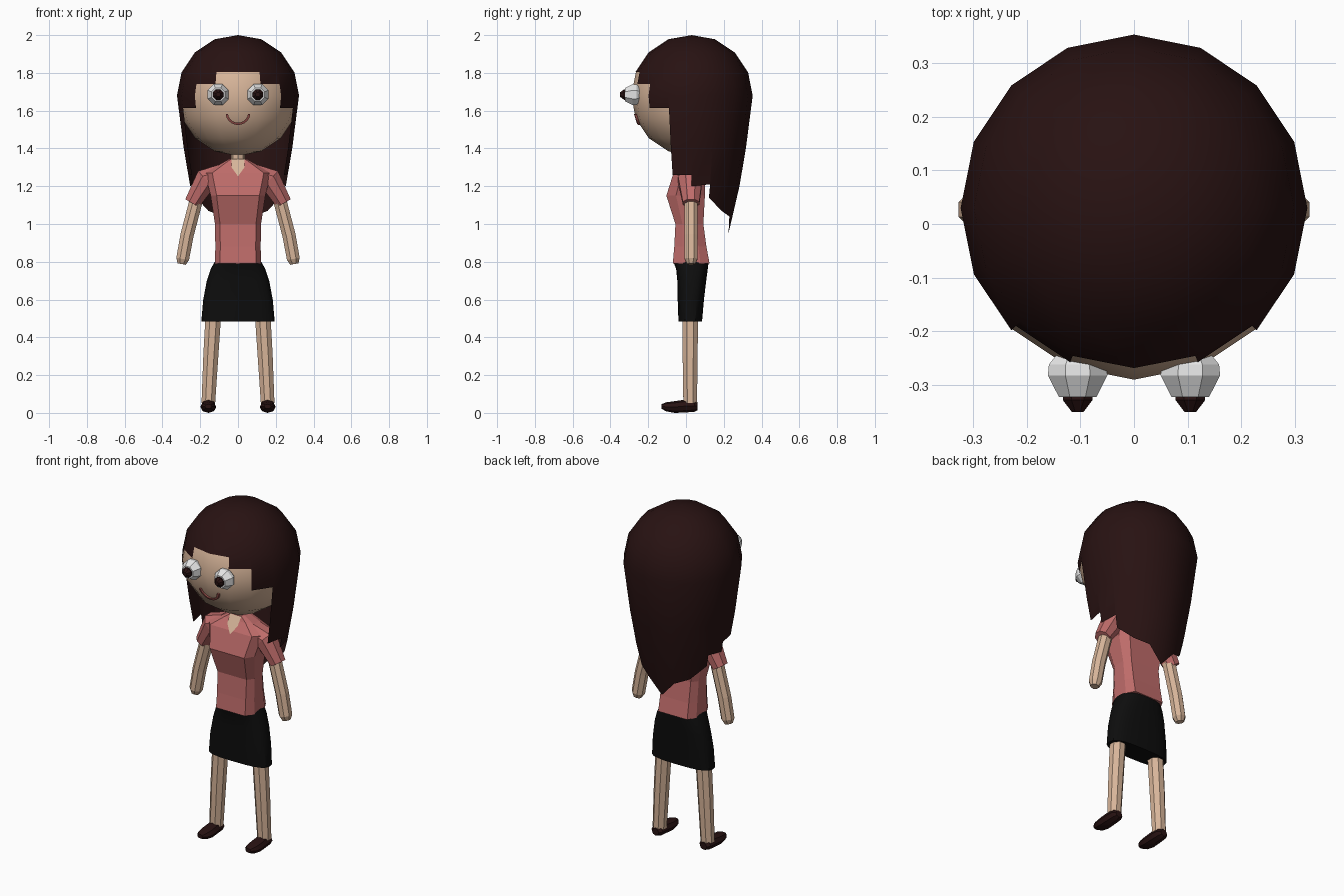
import bpy, bmesh, math
from mathutils import Vector

if "Cube" in bpy.data.objects:
    bpy.data.objects.remove(bpy.data.objects["Cube"])


def material(name, rgb):
    m = bpy.data.materials.new(name)
    m.diffuse_color = (*rgb, 1)
    m.use_nodes = True
    m.node_tree.nodes["Principled BSDF"].inputs["Base Color"].default_value = m.diffuse_color
    return m


SKIN = material("skin", (0.68, 0.46, 0.32))
HAIR = material("dark_brown", (0.021, 0.006, 0.006))
SHIRT = material("rose", (0.52, 0.15, 0.145))
SKIRT = material("black", (0.004, 0.004, 0.004))
WHITE = material("eye_white", (0.8, 0.8, 0.8))
LIPS = material("lip_red", (0.4, 0.1, 0.09))


def finish(name, bm, mat, smooth=False):
    bmesh.ops.remove_doubles(bm, verts=bm.verts, dist=0.0005)
    bmesh.ops.recalc_face_normals(bm, faces=bm.faces)
    me = bpy.data.meshes.new(name)
    bm.to_mesh(me)
    bm.free()
    me.materials.append(mat)
    ob = bpy.data.objects.new(name, me)
    bpy.context.collection.objects.link(ob)
    if smooth:
        bpy.ops.object.select_all(action='DESELECT')
        ob.select_set(True)
        bpy.context.view_layer.objects.active = ob
        bpy.ops.object.shade_smooth_by_angle(angle=math.radians(35))
    return ob


def loft(name, rings, mat, smooth=False):
    """Skin a stack of closed rings and cap both ends."""
    bm = bmesh.new()
    rows = [[bm.verts.new(p) for p in ring] for ring in rings]
    n = len(rows[0])
    for a, b in zip(rows, rows[1:]):
        for i in range(n):
            j = (i + 1) % n
            bm.faces.new((a[i], a[j], b[j], b[i]))
    bm.faces.new(rows[0])
    bm.faces.new(rows[-1])
    return finish(name, bm, mat, smooth)


def tube(name, path, radii, mat, sides=8, y_scale=1.0):
    """Tube along a path lying in a plane of constant y."""
    pts = [Vector(p) for p in path]
    rings = []
    for i, p in enumerate(pts):
        d = (pts[min(i + 1, len(pts) - 1)] - pts[max(i - 1, 0)]).normalized()
        n = Vector((d.z, 0, -d.x))
        ring = []
        for k in range(sides):
            a = 2 * math.pi * (k + 0.5) / sides
            ring.append(p + n * radii[i] * math.cos(a)
                        + Vector((0, radii[i] * y_scale * math.sin(a), 0)))
        rings.append(ring)
    return loft(name, rings, mat)


def octagon(z, hx, yf, yb, c=0.78):
    """Chamfered box section between front and back depth."""
    m, h = (yf + yb) / 2, (yb - yf) / 2
    pts = [(1, -.5), (1, .5), (c, 1), (-c, 1), (-1, .5), (-1, -.5), (-c, -1), (c, -1)]
    return [(hx * x, m + h * y, z) for x, y in pts]


def superellipse(z, hx, yf, yb, n=20):
    m, h = (yf + yb) / 2, (yb - yf) / 2
    out = []
    for k in range(n):
        a = 2 * math.pi * k / n
        c, s = math.cos(a), math.sin(a)
        out.append((hx * math.copysign(abs(c) ** 0.7, c),
                    m + h * math.copysign(abs(s) ** 0.7, s), z))
    return out


def lathe_y(name, cx, cz, profile, mat, sides=8):
    """Turn (radius, y) pairs about an axis running front to back."""
    rings = [[(cx + r * math.cos(2 * math.pi * (k + .5) / sides), y,
               cz + r * math.sin(2 * math.pi * (k + .5) / sides))
              for k in range(sides)] for r, y in profile]
    return loft(name, rings, mat)


# Head
CY, CZ, R = 0.03, 1.68, 0.32
bm = bmesh.new()
bmesh.ops.create_uvsphere(bm, u_segments=16, v_segments=8, radius=R)
bmesh.ops.translate(bm, verts=bm.verts, vec=(0, CY, CZ))
finish("head", bm, SKIN, True)

# Hair: columns around the head, each cut off at its own height
LEVELS = [(2.0, 0), (1.978, .1235), (1.908, .2285), (1.8036, .2985), (1.68, .323),
          (1.4, .287), (1.2, .253), (.95, .195)]
# bottom height at the rearward and forward edge of each column, back to front
BOTTOMS = [(.95, 1.04), (1.04, 1.07), (1.07, 1.14), (1.21, 1.2),
           (1.26, 1.26), (1.615, 1.615), (1.74, 1.74), (1.8036, 1.8036)]


def hair_point(step, z):
    for (z0, r0), (z1, r1) in zip(LEVELS, LEVELS[1:]):
        if z0 >= z >= z1:
            r = r0 + (r1 - r0) * (z0 - z) / (z0 - z1)
            break
    a = step * math.pi / 8
    return Vector((r * math.sin(a), CY + r * math.cos(a), z))


bm = bmesh.new()
for side in (-1, 1):
    for k, (zb, zf) in enumerate(BOTTOMS):
        stops = [(z, z) for z, _ in LEVELS if z > max(zb, zf) + 0.005] + [(zb, zf)]
        for (a0, b0), (a1, b1) in zip(stops, stops[1:]):
            quad = [hair_point(side * k, a0), hair_point(side * k, a1),
                    hair_point(side * (k + 1), b1), hair_point(side * (k + 1), b0)]
            if a0 == 2.0:
                quad.pop()
            bm.faces.new([bm.verts.new(p) for p in quad])
finish("hair", bm, HAIR, True)

# Smile: a bent strip of small sections lying on the face
rings = []
for i in range(11):
    a = math.radians(188 + 164 * i / 10)
    ring = []
    for rad, out in ((.054, .0), (.066, .0), (.066, .012), (.054, .012)):
        x, z = rad * math.cos(a), 1.59 + rad * math.sin(a)
        y = CY - math.sqrt((R - .006) ** 2 - x * x - (z - CZ) ** 2)
        ring.append((x, y - out, z))
    rings.append(ring)
loft("smile", rings, LIPS)

# Neck
loft("neck", [[(.036 * math.cos(k * math.pi / 4), .02 + .036 * math.sin(k * math.pi / 4), z)
               for k in range(8)] for z in (1.22, 1.42)], SKIN)

# Shirt body
loft("shirt", [octagon(*s) for s in (
    (.79, .122, -.07, .125), (.88, .12, -.062, .108), (1.0, .122, -.056, .092),
    (1.15, .145, -.104, .1), (1.27, .175, -.066, .1), (1.32, .09, -.03, .075),
    (1.345, .045, -.018, .058))], SHIRT)

# Open collar: thin skin plate lying on the front of the shirt
bm = bmesh.new()
collar = [(0, -.075, 1.252), (.034, -.052, 1.3), (.036, -.022, 1.345),
          (-.036, -.022, 1.345), (-.034, -.052, 1.3)]
bm.faces.new([bm.verts.new(p) for p in collar])
finish("collar_opening", bm, SKIN)

# Skirt
loft("skirt", [superellipse(*s) for s in (
    (.485, .194, -.04, .085), (.6, .184, -.044, .095), (.7, .165, -.046, .107),
    (.76, .145, -.052, .115), (.8, .124, -.066, .12))], SKIRT, True)

for s, label in ((-1, "left"), (1, "right")):
    # Eyes
    lathe_y(label + "_eye", s * .105, 1.685,
            [(.035, -.235), (.058, -.262), (.06, -.282), (.038, -.322)], WHITE)
    lathe_y(label + "_pupil", s * .105, 1.685,
            [(.03, -.315), (.03, -.328), (.012, -.35)], HAIR)
    # Sleeves and arms
    tube(label + "_sleeve", [(s * .09, .02, 1.255), (s * .17, .022, 1.235),
                             (s * .243, .027, 1.11)],
         [.065, .066, .045], SHIRT, y_scale=1.05)
    tube(label + "_arm", [(s * .205, .027, 1.18), (s * .228, .027, 1.1),
                          (s * .27, .027, .94), (s * .293, .027, .815),
                          (s * .298, .027, .788)],
         [.036, .038, .038, .037, .024], SKIN)
    # Legs
    tube(label + "_leg", [(s * .128, .022, .56), (s * .144, .022, .3), (s * .157, .022, .05)],
         [.045, .043, .039], SKIN)
    # Shoes: sections from heel to toe as (y, half width, bottom, top)
    rings = []
    for y, w, lo, hi in ((.062, .022, .014, .055), (.045, .037, .006, .068),
                         (-.005, .04, .002, .07), (-.06, .042, 0, .062),
                         (-.105, .036, .008, .056), (-.13, .018, .022, .046)):
        rings.append([(s * .157 + w * math.cos(k * math.pi / 4), y,
                       (lo + hi) / 2 + (hi - lo) / 2 * math.sin(k * math.pi / 4))
                      for k in range(8)])
    loft(label + "_shoe", rings, HAIR, True)
